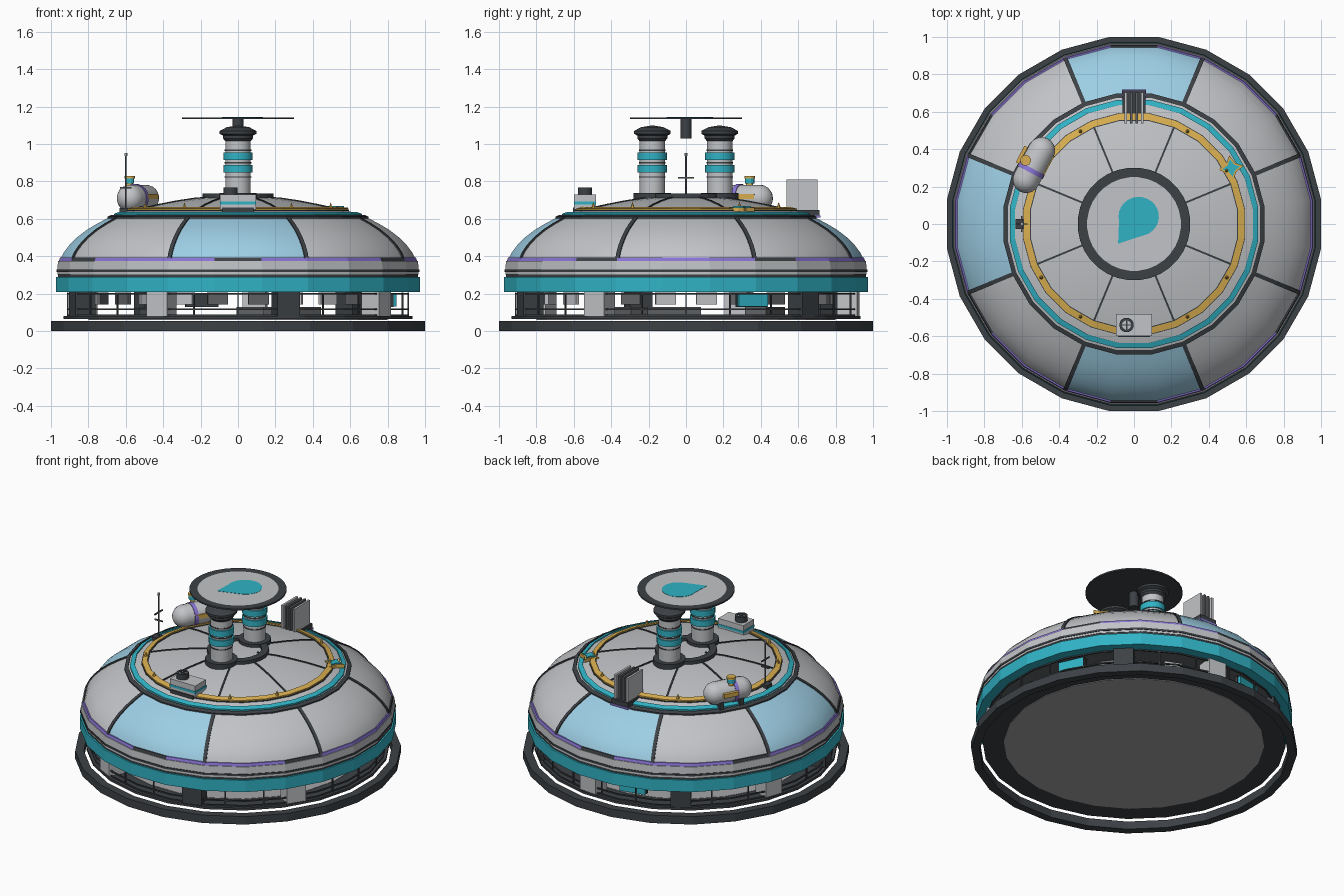
import bpy, bmesh, math
from math import cos, sin, pi, radians
from mathutils import Matrix, Vector

if "Cube" in bpy.data.objects:
    bpy.data.objects.remove(bpy.data.objects["Cube"])


def material(name, r, g, b):
    m = bpy.data.materials.new(name)
    m.use_nodes = True
    m.diffuse_color = (r, g, b, 1)
    m.node_tree.nodes["Principled BSDF"].inputs["Base Color"].default_value = (r, g, b, 1)
    return m


GRAY = material("panel_gray", .54, .55, .57)
DARK = material("dark_trim", .046, .053, .06)
MID = material("mid_gray", .12, .125, .13)
FLOOR = material("floor_gray", .38, .38, .4)
TEAL = material("teal", .03, .45, .56)
BLUE = material("window_blue", .34, .62, .78)
GOLD = material("gold", .7, .43, .08)
PURPLE = material("purple", .26, .18, .68)


def finish(name, bm, mats, smooth=False, matrix=None):
    bmesh.ops.recalc_face_normals(bm, faces=bm.faces)
    me = bpy.data.meshes.new(name)
    bm.to_mesh(me)
    bm.free()
    for m in mats:
        me.materials.append(m)
    if smooth:
        me.shade_smooth()
        me.set_sharp_from_angle(angle=radians(35))
    ob = bpy.data.objects.new(name, me)
    if matrix:
        ob.matrix_world = matrix
    bpy.context.collection.objects.link(ob)
    return ob


def lathe(name, profile, mats, rule=None, segs=24, closed=False, smooth=False, at=(0, 0, 0), matrix=None):
    """Spin (radius, height) points; rule(profile index, segment) picks the material."""
    bm = bmesh.new()
    k = 1 / cos(pi / segs)
    rows = []
    for r, z in profile:
        if r == 0:
            rows.append([bm.verts.new((0, 0, z))] * segs)
        else:
            angles = [(i + .5) * 2 * pi / segs for i in range(segs)]
            rows.append([bm.verts.new((r * k * cos(a), r * k * sin(a), z)) for a in angles])
    if closed:
        rows.append(rows[0])
    for j in range(len(rows) - 1):
        for i in range(segs):
            n = (i + 1) % segs
            corners = [rows[j][i], rows[j][n], rows[j + 1][n], rows[j + 1][i]]
            f = bm.faces.new(list(dict.fromkeys(corners)))
            f.material_index = rule(j, i) if rule else 0
    return finish(name, bm, mats, smooth, matrix or Matrix.Translation(at))


def ring(name, r0, r1, z0, z1, mat, **kw):
    return lathe(name, [(r0, z0), (r1, z0), (r1, z1), (r0, z1)], [mat], closed=True, **kw)


def disc(name, r, z0, z1, mat, **kw):
    return lathe(name, [(0, z0), (r, z0), (r, z1), (0, z1)], [mat], **kw)


def box(name, center, size, mat, turn=0):
    bm = bmesh.new()
    bmesh.ops.create_cube(bm, size=1, matrix=Matrix.Diagonal((*size, 1)))
    return finish(name, bm, [mat], matrix=Matrix.Translation(center) @ Matrix.Rotation(turn, 4, 'Z'))


def polar(name, deg, r, z, size, mat):
    """Box facing outward; size is depth, width, height."""
    a = radians(deg)
    return box(name, (r * cos(a), r * sin(a), z), size, mat, a)


def plate(name, points, z, thick, mat):
    bm = bmesh.new()
    f = bm.faces.new([bm.verts.new((x, y, z)) for x, y in points])
    out = bmesh.ops.extrude_face_region(bm, geom=[f])
    for v in out["geom"]:
        if isinstance(v, bmesh.types.BMVert):
            v.co.z += thick
    return finish(name, bm, [mat])


# Dome profile: steep lower panels, shallow crown
LOWER = [(.948, .385), (.932, .42), (.902, .46), (.862, .5), (.81, .54), (.752, .575), (.69, .607)]
CROWN = [(.69, .607), (.62, .634), (.55, .652), (.45, .675), (.35, .693), (.25, .707), (.12, .717)]


def dome_z(r):
    points = LOWER + CROWN[1:]
    for (r0, z0), (r1, z1) in zip(points, points[1:]):
        if r0 >= r >= r1:
            return z0 + (z1 - z0) * (r0 - r) / (r0 - r1)


def rib(name, profile, deg, width):
    """Raised strip that follows the dome from rim to crown."""
    a = radians(deg)
    out, side = Vector((cos(a), sin(a), 0)), Vector((-sin(a), cos(a), 0)) * width / 2
    bm, rows = bmesh.new(), []
    k = 1 / cos(pi / 24)
    for r, z in profile:
        p = out * r * k + Vector((0, 0, z))
        up = (out * r * .6 + Vector((0, 0, z - .2))).normalized() * .006
        rows.append([bm.verts.new(q) for q in (p - side - up, p + side - up, p + side + up, p - side + up)])
    for a0, b0 in zip(rows, rows[1:]):
        for i in range(4):
            bm.faces.new((a0[i], a0[(i + 1) % 4], b0[(i + 1) % 4], b0[i]))
    return finish(name, bm, [DARK])


# Base ring and floor
ring("base_ring", .947, 1, 0, .054, DARK)
ring("floor_edge", .79, .932, .064, .08, DARK)
disc("floor", .8, .06, .082, FLOOR)

# Open ground storey: columns, rails, posts and hanging screens
for i, deg in enumerate((46, 84, 123, 161, 197, 242, 287, 328)):
    polar("column", deg, .872, .14, (.11, .125, .15), GRAY if i % 2 else DARK)
for z in (.085, .118, .2):
    ring("rail", .905, .914, z - .004, z + .004, DARK)
for i in range(24):
    polar("post", i * 15, .91, .142, (.008, .008, .13), DARK)
for i in range(12):
    polar("screen", i * 30 + 8, .78, .175, (.02, .11, .065), MID if i % 2 else GRAY)
for deg in (24, 103):
    polar("teal_sign", deg, .88, .165, (.02, .17, .065), TEAL)
    polar("sign_back", deg, .86, .165, (.02, .18, .07), DARK)
for deg in (70, 190, 310):
    polar("counter", deg, .45, .105, (.12, .3, .05), MID)
disc("ceiling", .94, .209, .216, MID)

# Skirt bands
ring("teal_skirt", .9, .972, .208, .288, TEAL)
ring("skirt_line", .9, .962, .288, .302, DARK)
ring("lower_band", .9, .966, .302, .315, GRAY)
ring("band_line", .9, .97, .315, .328, DARK)
lathe("upper_band", [(.9, .328), (.966, .328), (.962, .375), (.9, .375)], [GRAY], closed=True)
lathe("rim_stripe", [(.9, .375), (.957, .375), (.952, .393), (.9, .393)], [DARK, PURPLE],
      lambda j, i: int(i % 4 != 1), closed=True)

# Dome: eight panels of three segments; back, front and right-hand ones are windows
lathe("dome_panels", LOWER, [GRAY, BLUE], lambda j, i: int((i + 2) // 3 % 8 in (2, 4, 6)), smooth=True)
lathe("dome_crown", CROWN + [(0, .72)], [GRAY], smooth=True)
for i in range(8):
    rib("panel_rib", LOWER, 22.5 + 45 * i, .022)
    rib("crown_rib", CROWN[2:], 22.5 + 45 * i, .01)


def hoop(name, r0, r1, lift, mat):
    lathe(name, [(r0, dome_z(r0) - .01), (r1, dome_z(r1) - .01), (r1, dome_z(r1) + lift),
                 (r0, dome_z(r0) + lift)], [mat], closed=True)


hoop("dark_hoop", .675, .698, .009, DARK)
hoop("teal_hoop", .635, .664, .009, TEAL)
hoop("hoop_edge", .552, .594, .005, DARK)
hoop("gold_hoop", .557, .59, .013, GOLD)
for q in range(4):
    for deg in (30, 60):
        a = radians(q * 90 + deg)
        lathe("gold_spike", [(.011, 0), (.008, .02), (0, .045)], [GOLD], segs=6,
              at=(.572 * cos(a), .572 * sin(a), .645))

# Star ornament on the gold hoop
for name, big, z, thick, mat in (("gold_star", .068, .64, .022, GOLD), ("teal_star", .048, .662, .006, TEAL)):
    star = []
    for i in range(8):
        r, a = (big if i % 2 == 0 else big * .5), i * pi / 4 + .15
        star.append((.52 + r * cos(a), .3 + r * sin(a)))
    plate(name, star, z, thick, mat)

# Crown ring and two chimneys
ring("crown_ring", .145, .19, .69, .735, DARK)
for y in (-.18, .18):
    at = (0, y, 0)
    disc("chimney_flange", .1, .68, .738, DARK, at=at)
    lathe("chimney", [(.068, .7), (.068, 1.03)], [GRAY], smooth=True, at=at)
    for z in (.847, .914):
        ring("chimney_band", .06, .078, z, z + .042, TEAL, smooth=True, at=at)
    for z in (.82, .897, .964):
        ring("chimney_groove", .06, .071, z, z + .007, DARK, smooth=True, at=at)
    lathe("chimney_cap", [(.068, 1.015), (.08, 1.03), (.08, 1.045), (.098, 1.055), (.098, 1.07),
                          (.06, 1.09), (0, 1.1)], [DARK], smooth=True, at=at)

# Round sign on its stem, with a leaf emblem
disc("sign_stem", .03, 1.03, 1.135, DARK, segs=16, smooth=True)
lathe("sign", [(0, 1.133), (.3, 1.133), (.3, 1.143), (.25, 1.143), (0, 1.143)], [DARK, GRAY],
      lambda j, i: int(j == 3), segs=32)
leaf = [(-.085, -.105)]
for i in range(19):
    a = radians(-62 + i * 255 / 18)
    leaf.append((.025 + .108 * cos(a), .04 + .105 * sin(a)))
plate("leaf_emblem", leaf, 1.142, .0025, TEAL)

# Front vent box
box("vent_base", (0, -.545, .645), (.17, .12, .03), DARK)
box("vent_box", (0, -.54, .69), (.19, .115, .08), GRAY)
box("vent_stripe", (0, -.54, .685), (.195, .12, .016), TEAL)
ring("vent_fan", .024, .038, .725, .767, DARK, segs=16, at=(-.04, -.54, 0))
disc("vent_fan_floor", .03, .725, .762, GRAY, segs=16, at=(-.04, -.54, 0))
for size in ((.05, .008, .006), (.008, .05, .006)):
    box("fan_bar", (-.04, -.54, .763), size, DARK)

# Rear radiator fins
box("radiator_base", (0, .63, .628), (.125, .17, .04), DARK)
box("radiator_stripe", (0, .665, .612), (.13, .11, .012), PURPLE)
for x in (-.045, -.015, .015, .045):
    box("radiator_fin", (x, .62, .725), (.014, .165, .17), MID if abs(x) < .03 else GRAY)

# Storage tank, lying along the hoop
lie = Matrix.Translation((-.535, .315, .71)) @ Matrix.Rotation(radians(62), 4, 'Z') @ Matrix.Rotation(pi / 2, 4, 'Y')
caps = [(.072 * cos(a), sin(a) * .072) for a in [radians(18 * i) for i in range(6)]]
caps[-1] = (0, .072)
profile = [(r, -.088 - h) for r, h in reversed(caps)] + [(r, .088 + h) for r, h in caps]
lathe("tank", profile, [GRAY], segs=20, smooth=True, matrix=lie)
ring("tank_band", .06, .076, -.045, -.02, PURPLE, segs=20, smooth=True, matrix=lie)
for s in (-1, 1):
    leg = Vector((-.535, .315, .63)) + Vector((cos(radians(62)), sin(radians(62)), 0)) * s * .07
    box("tank_leg", leg, (.03, .12, .07), DARK, radians(62))
box("tank_plate", (-.465, .31, .72), (.13, .02, .028), GOLD, radians(62))
box("tank_side_plate", (-.6, .37, .72), (.1, .02, .028), GOLD, radians(62))
disc("valve_stem", .018, .77, .79, GOLD, segs=12, at=(-.58, .34, 0))
disc("valve_knob", .025, .788, .815, TEAL, segs=12, at=(-.58, .34, 0))
disc("valve_cap", .028, .815, .828, GOLD, segs=12, at=(-.58, .34, 0))

# Antenna
box("antenna_base", (-.61, 0, .64), (.045, .055, .035), DARK)
disc("antenna_pole", .005, .63, .945, MID, segs=8, at=(-.6, 0, 0))
disc("antenna_tip", .008, .935, .952, GRAY, segs=8, at=(-.6, 0, 0))
box("antenna_bar", (-.6, 0, .82), (.008, .085, .008), MID)
box("antenna_short_bar", (-.6, 0, .765), (.06, .008, .008), MID)
